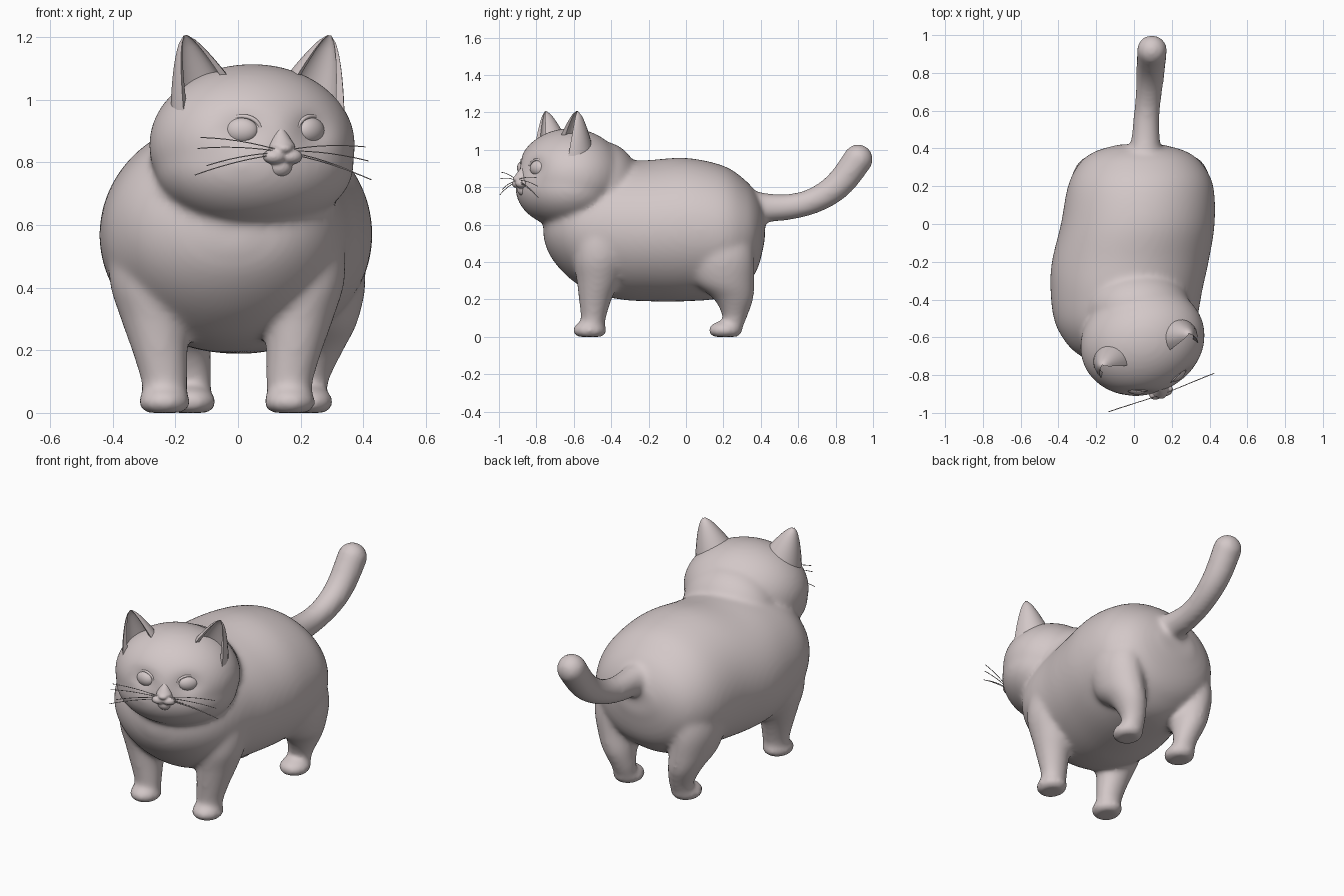
import bpy, bmesh, math
from mathutils import Matrix, Vector

old = bpy.data.objects.get("Cube")
if old:
    bpy.data.objects.remove(old, do_unlink=True)

mat = bpy.data.materials.new("pale pinkish grey")
mat.use_nodes = True
COLOR = (0.65, 0.575, 0.575, 1)
mat.diffuse_color = COLOR
mat.node_tree.nodes["Principled BSDF"].inputs["Base Color"].default_value = COLOR

X, Y, Z = Vector((1, 0, 0)), Vector((0, 1, 0)), Vector((0, 0, 1))
HEAD = Matrix.Translation((0.045, -0.62, 0.855)) @ Matrix.Rotation(math.radians(20), 4, 'Z')
SIDES = ((-1, "right"), (1, "left"))


def finish(bm, name, angle=None):
    bmesh.ops.recalc_face_normals(bm, faces=bm.faces)
    me = bpy.data.meshes.new(name)
    for f in bm.faces:
        f.smooth = True
    bm.to_mesh(me)
    bm.free()
    me.materials.append(mat)
    ob = bpy.data.objects.new(name, me)
    bpy.context.collection.objects.link(ob)
    if angle:
        bpy.ops.object.select_all(action='DESELECT')
        ob.select_set(True)
        bpy.context.view_layer.objects.active = ob
        bpy.ops.object.shade_smooth_by_angle(angle=math.radians(angle))
    return ob


def fuse(ob, voxel, rounds):
    """Blend overlapping pieces into one soft skin."""
    rm = ob.modifiers.new("fuse", 'REMESH')
    rm.mode = 'VOXEL'
    rm.voxel_size = voxel
    rm.use_smooth_shade = True
    sm = ob.modifiers.new("soften", 'SMOOTH')
    sm.factor = .5
    sm.iterations = rounds


def ball(bm, center, radii, frame=Matrix(), yaw=0, seg=32):
    m = frame @ Matrix.Translation(center) @ Matrix.Rotation(yaw, 4, 'Z') @ Matrix.Diagonal((*radii, 1))
    return bmesh.ops.create_uvsphere(bm, u_segments=seg, v_segments=seg // 2, radius=1, matrix=m)["verts"]


def smooth_rows(rows, steps=5):
    """Resample a table of section values with a Catmull-Rom curve."""
    out = []
    for i in range(len(rows) - 1):
        quad = [rows[max(i - 1, 0)], rows[i], rows[i + 1], rows[min(i + 2, len(rows) - 1)]]
        for k in range(steps):
            t = k / steps
            out.append([b + .5 * t * (c - a + t * (2 * a - 5 * b + 4 * c - d + t * (3 * (b - c) + d - a)))
                        for a, b, c, d in zip(*quad)])
    return out + [list(rows[-1])]


def loft(bm, rings, n=32):
    """Closed skin through elliptical rings given as (center, axis, axis)."""
    loops = []
    for c, a, b in rings:
        loops.append([bm.verts.new(c + a * math.cos(math.tau * i / n) + b * math.sin(math.tau * i / n))
                      for i in range(n)])
    for p, q in zip(loops, loops[1:]):
        for i in range(n):
            bm.faces.new((p[i], p[(i + 1) % n], q[(i + 1) % n], q[i]))
    bm.faces.new(loops[0])
    bm.faces.new(loops[-1])


def tube(name, points, radius, frame):
    cu = bpy.data.curves.new(name, 'CURVE')
    cu.dimensions = '3D'
    cu.bevel_depth = radius
    cu.bevel_resolution = 1
    sp = cu.splines.new('POLY')
    sp.points.add(len(points) - 1)
    for p, co in zip(sp.points, points):
        p.co = (*co, 1)
    cu.materials.append(mat)
    ob = bpy.data.objects.new(name, cu)
    ob.matrix_world = frame
    bpy.context.collection.objects.link(ob)


# Torso: y, centre x, top, bottom, half width
bm = bmesh.new()
torso = [(-.762, -.02, .62, .53, .06), (-.735, -.025, .72, .45, .18), (-.68, -.035, .81, .37, .275),
         (-.6, -.04, .88, .295, .34), (-.5, -.045, .92, .235, .38), (-.35, -.04, .94, .2, .402),
         (-.2, -.02, .945, .19, .415), (0, .02, .957, .19, .407), (.2, .035, .915, .21, .385),
         (.32, .035, .835, .28, .325), (.385, .035, .755, .37, .24), (.422, .035, .67, .52, .11)]
loft(bm, [(Vector((x, y, (t + b) / 2)), X * w, Z * (t - b) / 2) for y, x, t, b, w in smooth_rows(torso)], 64)

# Neck and head, with shallow eye sockets
ball(bm, (.025, -.45, .8), (.275, .205, .245), seg=48)
skull = ball(bm, (0, 0, 0), (.335, .285, .26), HEAD, seg=80)
skull += ball(bm, (0, -.02, -.06), (.325, .265, .21), HEAD, seg=80)
for v in skull:
    p = HEAD.inverted() @ v.co
    if p.y < -.1:
        p.y += .032 * math.exp(-((abs(p.x) - .12) / .065) ** 2 - ((p.z - .045) / .05) ** 2)
        v.co = HEAD @ p

# Legs: z, outward shift, y, half width, half depth
front_leg = [(.03, 0, -.5, .07, .06), (.1, 0, -.495, .075, .067), (.2, .015, -.485, .09, .088),
             (.3, .03, -.47, .11, .115), (.42, .053, -.46, .123, .14), (.55, .06, -.45, .11, .13),
             (.64, .05, -.44, .06, .07)]
rear_leg = [(.03, 0, .24, .065, .055), (.1, 0, .26, .068, .064), (.2, .025, .255, .09, .105),
            (.29, .045, .205, .115, .16), (.42, .063, .19, .123, .175), (.54, .055, .19, .105, .155),
            (.64, .04, .19, .06, .09)]
for rows, mid, out, toe in ((front_leg, -.035, .2, -.515), (rear_leg, .035, .187, .21)):
    for s, side in SIDES:
        x = mid + s * out
        loft(bm, [(Vector((x + s * o, y, z)), X * a, Y * b) for z, o, y, a, b in smooth_rows(rows)])
        ball(bm, (x, toe, .035), (.084, .092, .052))

# Tail: x, y, z, radius
tail = smooth_rows([(.05, .3, .69, .11), (.06, .42, .69, .08), (.065, .55, .695, .07), (.075, .66, .72, .069),
                    (.085, .76, .77, .073), (.09, .84, .84, .077), (.095, .92, .95, .08)])
rings = []
for i, (x, y, z, r) in enumerate(tail):
    d = Vector(tail[min(i + 1, len(tail) - 1)][:3]) - Vector(tail[max(i - 1, 0)][:3])
    rings.append((Vector((x, y, z)), X * r, d.normalized().cross(X) * r))
loft(bm, rings)
ball(bm, tail[-1][:3], (.081, .081, .081))

# Flat soles
for v in bm.verts:
    v.co.z = max(v.co.z, 0)
fuse(finish(bm, "body"), .013, 18)

# Cupped ears: stacked crescents whose rims curl forward, tapering to a round tip
for s, side in SIDES:
    bm = bmesh.new()
    n, rows = 16, []
    for k in range(13):
        t = k / 12
        taper = (1 - t) ** .7
        w, d = .118 * taper + .006, .118 * taper + .006
        c = Vector((s * (.165 + .08 * t), -.05, .115 + .236 * t))
        sweep = [math.radians(-30 + 240 * i / n) for i in range(n + 1)]
        row = [(w * math.cos(a), d * math.sin(a)) for a in sweep]
        row += [(.8 * w * math.cos(a), .6 * d * math.sin(a)) for a in reversed(sweep)]
        rows.append([bm.verts.new(HEAD @ (c + Vector((px, py, -.2 * s * px)))) for px, py in row])
    m = len(rows[0])
    for p, q in zip(rows, rows[1:]):
        for i in range(m):
            bm.faces.new((p[i], p[(i + 1) % m], q[(i + 1) % m], q[i]))
    bm.faces.new(rows[0])
    bm.faces.new(rows[-1])
    finish(bm, side + "_ear", 50)

# Eyes with upper lids
for s, side in SIDES:
    bm = bmesh.new()
    yaw = s * math.radians(28)
    ball(bm, (s * .118, -.222, .047), (.055, .034, .042), HEAD, yaw)
    finish(bm, side + "_eye")
    frame = HEAD @ Matrix.Translation((s * .118, -.23, .047)) @ Matrix.Rotation(yaw, 4, 'Z')
    arc = [math.pi * i / 12 for i in range(13)]
    tube(side + "_eyelid", [(.06 * math.cos(a), .008 - .008 * math.sin(a), .046 * math.sin(a)) for a in arc],
         .007, frame)

# Muzzle: wedge bridge, nose, cheek puffs and chin
bm = bmesh.new()
bridge = [(.06, -.258, .01, .012), (.03, -.268, .026, .026), (0, -.28, .042, .036), (-.03, -.27, .045, .034)]
loft(bm, [(Vector((0, y, z)), X * a, Y * b) for z, y, a, b in bridge])
ball(bm, (0, -.302, -.01), (.027, .022, .016))
for s, side in SIDES:
    ball(bm, (s * .028, -.286, -.036), (.038, .032, .025))
ball(bm, (0, -.258, -.068), (.042, .04, .036))
bm.transform(HEAD)
fuse(finish(bm, "muzzle"), .005, 6)

# Whiskers: height at root, height at end on each side, reach
for root, right_tip, left_tip, reach in ((-.012, .025, -.005, .28), (-.018, -.01, -.05, .29),
                                         (-.024, -.065, -.095, .26), (-.03, -.095, -.11, .3)):
    for (s, side), tip in zip(SIDES, (right_tip, left_tip)):
        pts = []
        for i in range(7):
            t = i / 6
            pts.append((s * (.03 + (reach - .03) * t), -.3 + .01 * t, root + (tip - root) * t + .03 * t * (1 - t)))
        tube(side + "_whisker", pts, .0018, HEAD)
